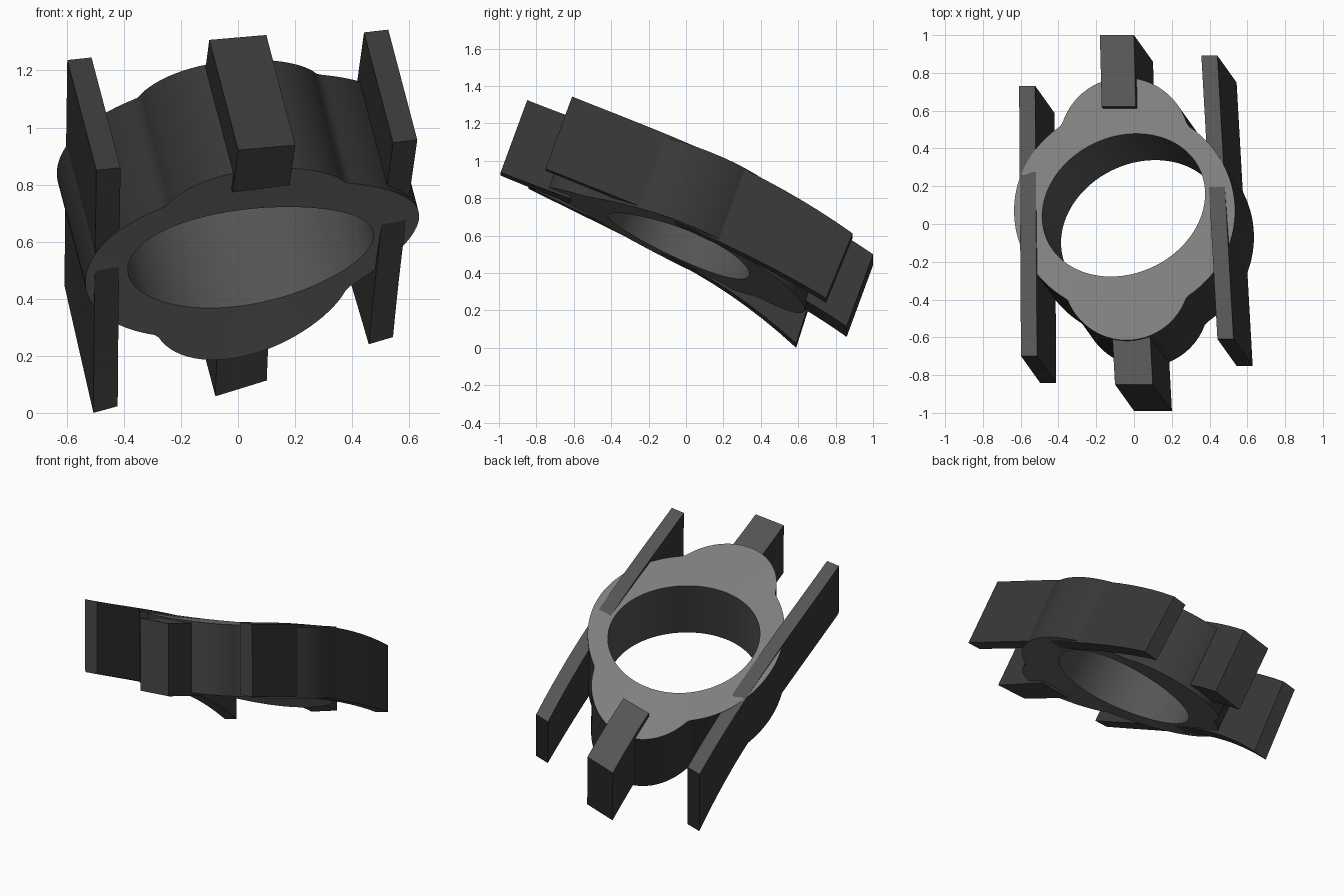
import bpy, bmesh, math
from mathutils import Vector

if "Cube" in bpy.data.objects:
    bpy.data.objects.remove(bpy.data.objects["Cube"])

D = Vector((-0.10, 0.14, 0.38))      # leaning thickness direction of the slab


def material(name, v):
    m = bpy.data.materials.new(name)
    m.diffuse_color = (v, v, v, 1)
    m.use_nodes = True
    m.node_tree.nodes["Principled BSDF"].inputs["Base Color"].default_value = m.diffuse_color
    return m


dark = material("dark_metal", 0.04)
mid = material("mid_metal", 0.09)
light = material("light_metal", 0.21)


def height(x, y):
    """Gently bent and twisted underside surface."""
    x, y = x - 0.04, y + 0.04
    return 0.57 + 0.2 * x - 0.44 * y + 0.12 * x * y - 0.09 * y * y - 0.06 * y ** 3


def place(x, y, t, tilt=0.0, droop=0.0):
    """Map plan coordinates at mid thickness to the tilted slab, t = 0 bottom, 1 top."""
    bx, by = x - D.x / 2, y - D.y / 2
    z = height(bx, by) - tilt * by - droop * max(0, by) ** 2 * (1 - t)
    return Vector((bx, by, z)) + D * t


def loft(name, loops, closed, mats):
    """Skin a row of four-sided sections; mats colours bottom, outer, top, inner sides."""
    bm = bmesh.new()
    rows = [[bm.verts.new(p) for p in s] for s in loops]
    n = len(rows)
    for i in range(n if closed else n - 1):
        a, b = rows[i], rows[(i + 1) % n]
        for k in range(4):
            f = bm.faces.new((a[k], a[(k + 1) % 4], b[(k + 1) % 4], b[k]))
            f.material_index = mats[k]
    if not closed:
        for end in (rows[0], rows[-1]):
            bm.faces.new(end)
    bmesh.ops.recalc_face_normals(bm, faces=bm.faces)
    me = bpy.data.meshes.new(name)
    bm.to_mesh(me)
    bm.free()
    for m in (dark, mid, light):
        me.materials.append(m)
    ob = bpy.data.objects.new(name, me)
    bpy.context.collection.objects.link(ob)
    bpy.ops.object.select_all(action='DESELECT')
    ob.select_set(True)
    bpy.context.view_layer.objects.active = ob
    bpy.ops.object.shade_smooth_by_angle(angle=math.radians(35))
    return ob


def bar(name, start, end, width, tilt=0.0, droop=0.0, proud=0.008, steps=16):
    """Straight bar in plan, following the slab's bend."""
    loops = []
    w = width / 2
    lo, hi = -proud, 1 + proud
    for i in range(steps + 1):
        f = i / steps
        x = start[0] + (end[0] - start[0]) * f
        y = start[1] + (end[1] - start[1]) * f
        loops.append([place(x + s * w, y, t, tilt, droop)
                      for s, t in ((-1, lo), (1, lo), (1, hi), (-1, hi))])
    return loft(name, loops, False, (1, 0, 1, 0))


def ray_circle(c, s, cx, cy, r):
    """Far distance from the centre to a circle along direction (c, s)."""
    b = c * cx + s * cy
    disc = b * b - (cx * cx + cy * cy - r * r)
    return b + math.sqrt(disc) if disc > 0 else 0


# ring body: oval ring with a round lobe at front and back, oval hole
N = 144
turn = math.radians(25)
loops = []
for i in range(N):
    a = 2 * math.pi * i / N
    c, s = math.cos(a), math.sin(a)
    ring = 1 / math.sqrt((c / 0.585) ** 2 + (s / 0.55) ** 2)
    r = max(ring, ray_circle(c, s, 0.0, 0.36, 0.345), ray_circle(c, s, 0.01, -0.35, 0.335))
    ca, sa = math.cos(a - turn), math.sin(a - turn)
    ri = 1 / math.sqrt((ca / 0.445) ** 2 + (sa / 0.362) ** 2)
    hx, hy = ri * c - 0.005, ri * s + 0.03
    ox, oy = r * c, r * s
    loops.append([place(hx, hy, 0), place(ox, oy, 0), place(ox, oy, 1), place(hx, hy, 1)])
parts = [loft("ring_body", loops, True, (2, 0, 2, 1))]

# side bars and end tabs
parts += [
    bar("left_bar", (-0.505, -0.77), (-0.515, 0.66), 0.085, tilt=0.03, droop=0.17),
    bar("right_bar", (0.535, -0.68), (0.45, 0.82), 0.085, tilt=0.06, droop=-0.07),
    bar("front_tab", (0.05, -0.92), (0.03, -0.55), 0.20, tilt=-0.02),
    bar("back_tab", (-0.04, 0.93), (-0.03, 0.55), 0.18, tilt=-0.06),
]

# stand on the ground
low = min(v.co.z for ob in parts for v in ob.data.vertices)
for ob in parts:
    for v in ob.data.vertices:
        v.co.z -= low
